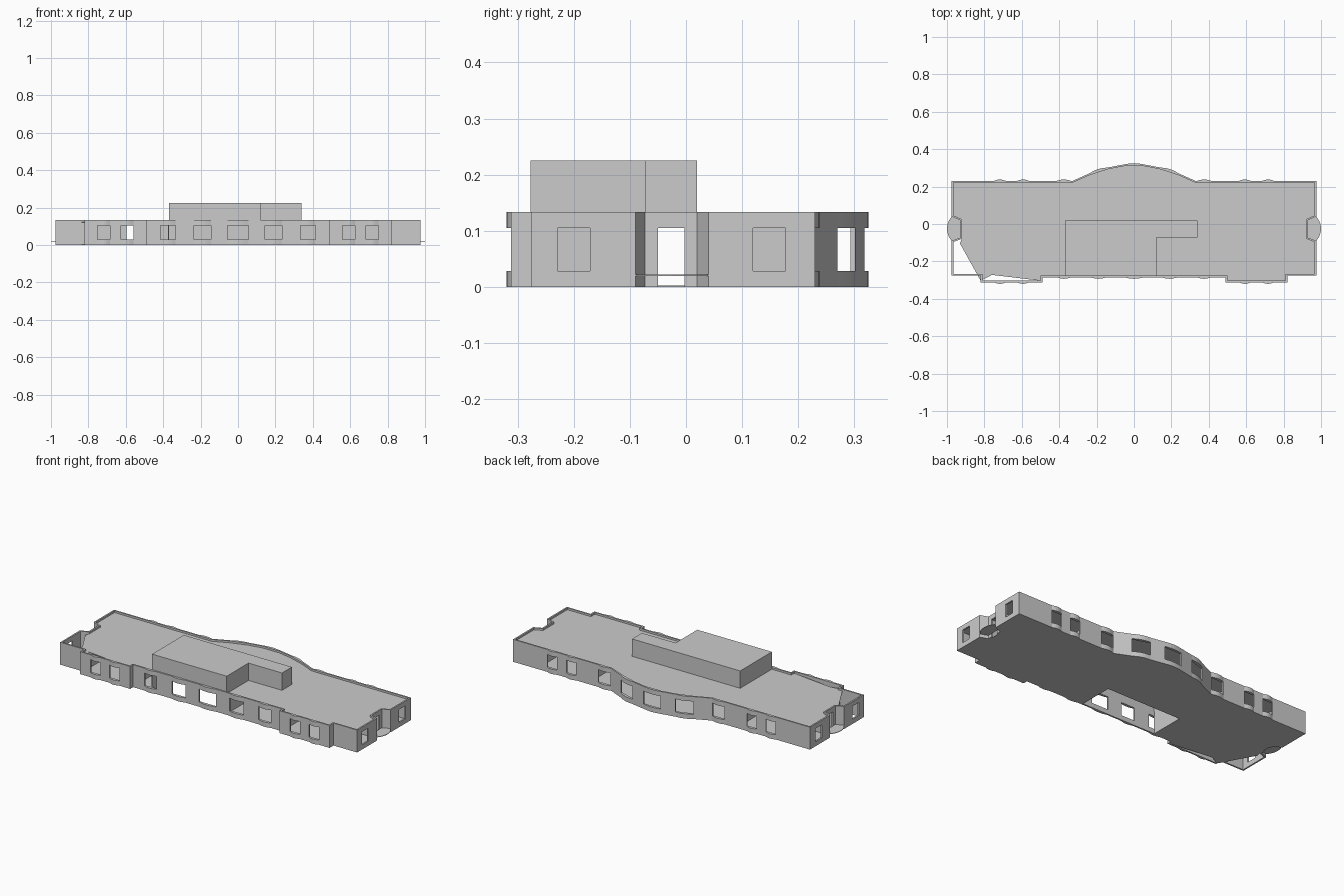
import bpy, bmesh, math
from mathutils import Vector

if "Cube" in bpy.data.objects:
    bpy.data.objects.remove(bpy.data.objects["Cube"])

TOP, ROOF = 0.133, 0.122
SILL, HEAD = 0.028, 0.105
T = 0.009                       # outer wall thickness


def prism(bm, pts, z0, z1, bottom=True):
    """Extrude a plan polygon (counter-clockwise) from z0 to z1."""
    lo = [bm.verts.new((p[0], p[1], z0)) for p in pts]
    hi = [bm.verts.new((p[0], p[1], z1)) for p in pts]
    n = len(pts)
    for i in range(n):
        j = (i + 1) % n
        bm.faces.new((lo[i], lo[j], hi[j], hi[i]))
    bm.faces.new(hi)
    if bottom:
        bm.faces.new(lo[::-1])


def finish(bm, name):
    me = bpy.data.meshes.new(name)
    bm.to_mesh(me)
    bm.free()
    ob = bpy.data.objects.new(name, me)
    bpy.context.collection.objects.link(ob)
    return ob


def wall(bm, a, b, ai, bi, top, openings):
    """Wall between outer points a-b and inner points ai-bi.
    openings: (x, y, width, sill, bulge) in plan, used when they lie on it."""
    a, b, ai, bi = map(Vector, (a, b, ai, bi))
    d = (b - a).normalized()
    n = Vector((d.y, -d.x))
    thick = abs((ai - a).dot(n))
    length = (b - a).length
    hits = []
    for x, y, w, sill, bulge in openings:
        r = Vector((x, y)) - a
        s = r.dot(d)
        if abs(r.dot(n)) < 0.004 and s - w / 2 > -0.004 and s + w / 2 < length + 0.004:
            hits.append((max(s - w / 2, 0.001), min(s + w / 2, length - 0.001), sill, bulge))
    o, i = a, ai
    for s0, s1, sill, bulge in sorted(hits):
        p, q = a + d * s0, a + d * s1
        pi, qi = p - n * thick, q - n * thick
        prism(bm, [o, p, pi, i], 0, top)
        # sill and lintel bow outward above and below the opening
        k = 6 if bulge else 1
        arc = [p.lerp(q, j / k) + n * bulge * math.sin(math.pi * j / k) for j in range(k + 1)]
        if sill > 0:
            prism(bm, arc + [qi, pi], 0, sill)
        prism(bm, arc + [qi, pi], HEAD, top)
        o, i = q, qi
    prism(bm, [o, b, bi, i], 0, top)


def inset(pts, t):
    """Mitred inward offset of a closed polygon."""
    res = []
    for k, p in enumerate(pts):
        p, u, v = Vector(p), Vector(pts[k - 1]), Vector(pts[(k + 1) % len(pts)])
        d0, d1 = (p - u).normalized(), (v - p).normalized()
        n0, n1 = Vector((-d0.y, d0.x)), Vector((-d1.y, d1.x))
        res.append(p + (n0 + n1) * t / (1 + n0.dot(n1)))
    return res


# Plan outline, right half from front to back, then mirrored
half = [(.49, -.285), (.49, -.312), (.82, -.312), (.82, -.275), (.975, -.275),
        (.975, -.09), (.93, -.073), (.93, .02), (.975, .04), (.975, .23),
        (.33, .23), (.24, .27), (.14, .302), (.056, .318)]
outline = half + [(-x, y) for x, y in reversed(half)]
inner = inset(outline, T)

# Windows and end doors
openings = [(0, -.285, .11, SILL, .008), (0, .318, .112, SILL, .007)]
for s in (-1, 1):
    for x, w, yf in ((.7175, .065, -.312), (.5925, .065, -.312), (.375, .08, -.285)):
        openings += [(s * x, yf, w, SILL, .008), (s * x, .23, w, SILL, .008)]
    openings += [(s * .19, -.285, .09, SILL, .008), (s * .19, .286, .105, SILL, .008),
                 (s * .975, -.2, .058, SILL, 0), (s * .975, .148, .058, SILL, 0),
                 (s * .93, -.0265, .047, 0, 0)]

bm = bmesh.new()
for k in range(len(outline)):
    j = (k + 1) % len(outline)
    wall(bm, outline[k], outline[j], inner[k], inner[j], TOP, openings)
finish(bm, "outer_walls")

# Floor and roof: open left front corner, open bay below the upper storey
slab = []
for p in inner:
    if p.x < -.8 and p.y < -.27:
        continue
    if p.x < -.95 and -.27 < p.y < 0:
        slab += [(-.93, -.105), (-.82, -.105), (-.82, -.303)]
        continue
    slab.append((p.x, p.y))
yf = -.276
slab += [(-.37, yf), (-.37, -.073), (.12, -.073), (.12, yf)]
for name, z0, z1 in (("floor", 0, .002), ("roof", ROOF - .003, ROOF)):
    bm = bmesh.new()
    prism(bm, slab, z0, z1)
    finish(bm, name)

# Upper storey, L-shaped shell
bm = bmesh.new()
prism(bm, [(-.37, -.277), (.12, -.277), (.12, -.073), (.34, -.073), (.34, .02), (-.37, .02)],
      ROOF, .225, bottom=False)
finish(bm, "upper_storey")

# Corridor walls and room partitions
doors = [(x, y, .04, 0, 0) for x in (-.575, .65) for y in (-.073, .02)]
lines = [((-.925, -.073), (.925, -.073)), ((-.925, .02), (.925, .02)),
         ((-.93, -.105), (-.82, -.105)),
         ((-.37, -.277), (-.37, -.073)), ((.12, -.277), (.12, -.073))]
for x in (-.82, -.49, .49, .82):
    lines += [((x, -.28), (x, -.073)), ((x, .02), (x, .225))]
bm = bmesh.new()
for a, b in lines:
    d = (Vector(b) - Vector(a)).normalized()
    off = Vector((-d.y, d.x)) * .005
    wall(bm, a, b, Vector(a) + off, Vector(b) + off, ROOF - .003, doors)
finish(bm, "inner_walls")

# Rounded landings at both end doors
for s, name in ((1, "right_landing"), (-1, "left_landing")):
    pts = [(.93, -.073), (.975, -.09), (.99, -.068), (.998, -.045), (1, -.025),
           (.998, -.005), (.99, .018), (.975, .04), (.93, .02)]
    pts = [(s * x, y) for x, y in pts][::s]
    bm = bmesh.new()
    prism(bm, pts, .019, .022)
    finish(bm, name)
